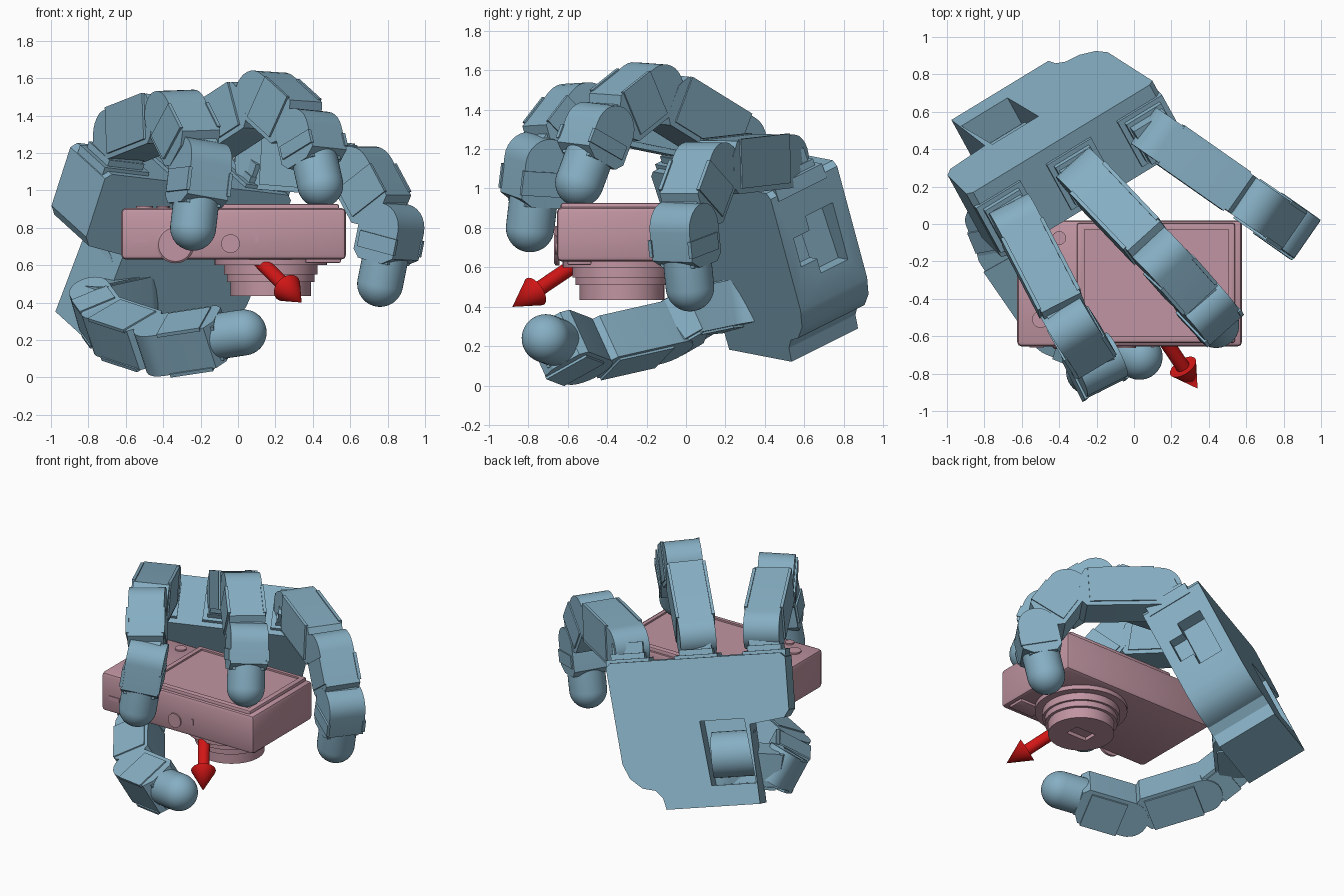
import bpy, bmesh
from math import cos, sin, pi
from mathutils import Vector as V, Matrix

if "Cube" in bpy.data.objects:
    bpy.data.objects.remove(bpy.data.objects["Cube"])


def material(name, rgb):
    m = bpy.data.materials.new(name)
    m.diffuse_color = (*rgb, 1)
    m.use_nodes = True
    m.node_tree.nodes["Principled BSDF"].inputs["Base Color"].default_value = m.diffuse_color
    return m


BLUE = material("blue", (0.24, 0.43, 0.55))
PINK = material("pink", (0.53, 0.30, 0.36))
RED = material("red", (0.65, 0.008, 0.008))


def smooth(ob):
    bpy.context.view_layer.objects.active = ob
    bpy.ops.object.select_all(action='DESELECT')
    ob.select_set(True)
    bpy.ops.object.shade_smooth_by_angle(angle=0.5)


def finish(bm, name, mat, bevel=0):
    bmesh.ops.recalc_face_normals(bm, faces=bm.faces)
    if bevel:
        edges = [e for e in bm.edges if e.calc_face_angle(0) > 0.6]
        bmesh.ops.bevel(bm, geom=edges, offset=bevel, segments=2, profile=0.5, affect='EDGES')
    me = bpy.data.meshes.new(name)
    bm.to_mesh(me)
    bm.free()
    me.materials.append(mat)
    ob = bpy.data.objects.new(name, me)
    bpy.context.collection.objects.link(ob)
    smooth(ob)
    return ob


def prism(name, pts, o, X, Y, Z, z0, z1, mat=BLUE, bevel=0):
    """Outline in the X/Y plane through o, extruded from z0 to z1 along Z."""
    bm = bmesh.new()
    f = bm.faces.new([bm.verts.new(o + X * x + Y * y + Z * z0) for x, y in pts])
    r = bmesh.ops.extrude_face_region(bm, geom=[f])
    bmesh.ops.translate(bm, vec=Z * (z1 - z0), verts=[g for g in r['geom'] if isinstance(g, bmesh.types.BMVert)])
    return finish(bm, name, mat, bevel)


def rect(x0, x1, y0, y1):
    return [(x0, y0), (x1, y0), (x1, y1), (x0, y1)]


def lathe(name, profile, o, axis, mat, steps=40):
    """Profile of (radius, distance along axis), spun around the axis."""
    bm = bmesh.new()
    rot = axis.to_track_quat('Z', 'Y').to_matrix().to_4x4()
    vs = [bm.verts.new((r, 0, z)) for r, z in profile]
    es = [bm.edges.new(p) for p in zip(vs, vs[1:])]
    bmesh.ops.spin(bm, geom=vs + es, axis=(0, 0, 1), cent=(0, 0, 0), angle=2 * pi, steps=steps)
    bmesh.ops.remove_doubles(bm, verts=bm.verts, dist=1e-4)
    bmesh.ops.transform(bm, matrix=Matrix.Translation(o) @ rot, verts=bm.verts)
    return finish(bm, name, mat)


def disc(name, o, axis, r, z0, z1, mat=BLUE):
    return lathe(name, [(0, z0), (r, z0), (r, z1), (0, z1)], o, axis, mat, 32)


def cut(ob, cutter):
    m = ob.modifiers.new("cut", 'BOOLEAN')
    m.object, m.operation, m.solver = cutter, 'DIFFERENCE', 'EXACT'
    bpy.context.view_layer.update()
    me = bpy.data.meshes.new_from_object(ob.evaluated_get(bpy.context.evaluated_depsgraph_get()))
    ob.modifiers.clear()
    ob.data = me
    bpy.data.objects.remove(cutter)
    smooth(ob)


# Palm: frame U across, W up, N out of the palm; origin at the back upper left corner
N = V((0.44, -0.80, -0.40)).normalized()
U = V((0.85, 0.518, -0.10))
U = (U - N * U.dot(N)).normalized()
W = N.cross(U)
O = V((-0.885, 0.154, 1.257))


def at(s, t, d):
    return O + U * s + W * t + N * d


def slant(pts):
    """Palm sides lean a little towards the thumb on the way down."""
    return [(s + 0.12 * t, t * 0.98) for s, t in pts]


outline = slant([(0.03, 0), (1.14, 0), (1.17, -0.03), (1.18, -0.67), (1.15, -0.77), (1.08, -0.84), (1.0, -0.86),
                 (0.96, -0.91), (0.95, -0.99), (0.34, -0.99), (0.31, -0.46), (0.08, -0.43), (0.04, -0.38), (0, -0.03)])
palm = prism("palm", outline, O, U, W, N, 0, 0.42)
cut(palm, prism("cutter", slant(rect(0.34, 0.63, -0.85, -0.42)), O, U, W, N, -0.1, 0.3))
cut(palm, prism("cutter", rect(-0.52, -0.20, 0.08, 0.25), O, W, N, U, 1.02, 1.4))
cut(palm, prism("cutter", rect(-0.44, -0.28, 0.2, 0.35), O, W, N, U, 1.05, 1.4))
disc("thumb_motor", at(0.39, -0.64, 0.25), U, 0.15, -0.14, 0.14)


def link(name, a, b, lat, w=0.235, h=0.135, tail=0.08):
    """Finger link: round at joint a, chamfered before joint b."""
    X = (b - a).normalized()
    Z = (lat - X * lat.dot(X)).normalized()
    Y = Z.cross(X)
    L = (b - a).length
    arc = [(h * cos(t), h * sin(t)) for t in [pi / 2 + pi * i / 14 for i in range(15)]]
    end = [(L - tail - 0.04, -h), (L - tail, -h * 0.5), (L - tail, h * 0.7), (L - tail - 0.04, h)]
    prism(name, arc + end, a, X, Y, Z, -w / 2, w / 2)
    # narrower fork into the next joint and the two side plates
    prism(name + "_fork", rect(L - tail - 0.1, L, -h * 0.7, h * 0.6), a, X, Y, Z, -w * 0.42, w * 0.42)
    for s in (-1, 1):
        prism(name + "_side_plate", rect(0.04, L - tail - 0.06, -h - 0.008, h * 0.8), a, X, Y, Z,
              s * w / 2 - 0.012, s * w / 2 + 0.008)


def fingertip(name, a, tip, lat, r=0.123):
    """Last link housing with a round-ended rubber tip."""
    d = (tip - a).normalized()
    link(name + "_distal", a, tip - d * 0.12, lat, 0.245, 0.13, 0.0)
    dome = [(r * cos(pi / 2 * i / 10), r * sin(pi / 2 * i / 10)) for i in range(10)] + [(0, r)]
    lathe(name + "_tip", [(0, -0.16), (r, -0.16)] + dome, tip, d, BLUE)


# Three fingers: position across the palm, then knuckle, middle joint, end joint, tip
fingers = {
    "first_finger": (0.14, (-0.61, -0.01, 1.29), (-0.33, -0.55, 1.40), (-0.20, -0.75, 1.14), (-0.24, -0.79, 0.80)),
    "middle_finger": (0.585, (-0.24, 0.23, 1.24), (0.16, -0.19, 1.50), (0.38, -0.44, 1.30), (0.44, -0.54, 1.03)),
    "last_finger": (1.03, (0.16, 0.45, 1.14), (0.66, 0.10, 1.10), (0.82, -0.01, 0.80), (0.76, 0.02, 0.50)),
}
for name, (s, *joints) in fingers.items():
    k, p, d, tip = map(V, joints)
    lat = (p - k).cross(tip - p).normalized()
    base = at(s, 0, 0.23)
    # stepped mount on the palm edge, then the swivel block
    for i, (a, b) in enumerate(((0.14, 0.15), (0.11, 0.125))):
        prism(name + "_mount", rect(-a, a, -b, b), base, U, N, W, -0.06, 0.02 + 0.035 * i)
    prism(name + "_swivel", rect(-0.10, 0.10, -0.10, 0.12), base, U, N, W, 0, (k - base).dot(W) + 0.02)
    link(name + "_proximal", k, p, lat)
    link(name + "_middle", p, d, lat)
    fingertip(name, d, tip, lat)

# Thumb
t0, t1, t2, t3, t4 = map(V, ((-0.54, 0.31, 0.43), (-0.77, 0.07, 0.38), (-0.69, -0.12, 0.27),
                             (-0.40, -0.54, 0.175), (0.03, -0.71, 0.24)))
lat = (t3 - t2).cross(t4 - t3).normalized()
link("thumb_base", t0, t1, lat, 0.23, 0.11, -0.04)
link("thumb_swivel", t1, t2, lat, 0.23, 0.11, 0.0)
link("thumb_middle", t2, t3, lat, 0.24, 0.12)
fingertip("thumb", t3, t4, lat)

# Camera body, lying with its lens down and its screen up
EX, EY, EZ = V((1, 0, 0)), V((0, 1, 0)), V((0, 0, 1))
ZERO = V((0, 0, 0))
prism("camera_body", rect(-0.625, 0.578, -0.655, 0.02), ZERO, EX, EY, EZ, 0.63, 0.905, PINK, 0.025)
screen = prism("screen_frame", rect(-0.305, 0.54, -0.635, 0.005), ZERO, EX, EY, EZ, 0.88, 0.927, PINK, 0.012)
cut(screen, prism("cutter", rect(-0.265, 0.505, -0.60, -0.03), ZERO, EX, EY, EZ, 0.915, 1.0))
for x, y, r in ((-0.40, -0.075, 0.037), (-0.51, -0.17, 0.03), (-0.50, -0.51, 0.045), (-0.40, -0.60, 0.03)):
    disc("back_button", V((x, y, 0.90)), EZ, r, 0, 0.015, PINK)

# Lens barrel stepping downwards, with a recessed front window
lens = lathe("lens", [(0, 0), (0.30, 0), (0.30, 0.05), (0.25, 0.05), (0.25, 0.10), (0.235, 0.10), (0.235, 0.14),
                      (0.215, 0.14), (0.215, 0.215), (0, 0.215)], V((0.175, -0.325, 0.65)), -EZ, PINK, 56)
cut(lens, prism("cutter", rect(0.095, 0.255, -0.375, -0.275), ZERO, EX, EY, EZ, 0.40, 0.46))
prism("flash_window", rect(0.36, 0.55, -0.60, -0.48), ZERO, EX, EY, EZ, 0.612, 0.65, PINK, 0.008)

# Controls along the camera's edge that faces forwards
lathe("mode_dial", [(0, 0), (0.10, 0), (0.10, 0.018), (0.09, 0.026), (0, 0.026)], V((-0.335, -0.642, 0.71)), -EY, PINK)
disc("shutter_button", V((-0.04, -0.642, 0.715)), -EY, 0.05, 0, 0.022, PINK)
prism("strap_slot", rect(-0.56, -0.48, 0.725, 0.752), ZERO, EX, EZ, EY, -0.66, -0.64, PINK)
prism("power_switch", rect(0.09, 0.108, 0.72, 0.76), ZERO, EX, EZ, EY, -0.66, -0.64, PINK)

# Arrow from the camera's middle
start, tip = V((-0.03, -0.33, 0.77)), V((0.34, -0.88, 0.40))
L = (tip - start).length
lathe("arrow", [(0, 0), (0.038, 0), (0.038, L - 0.16), (0.08, L - 0.16), (0, L)], start, tip - start, RED, 32)
